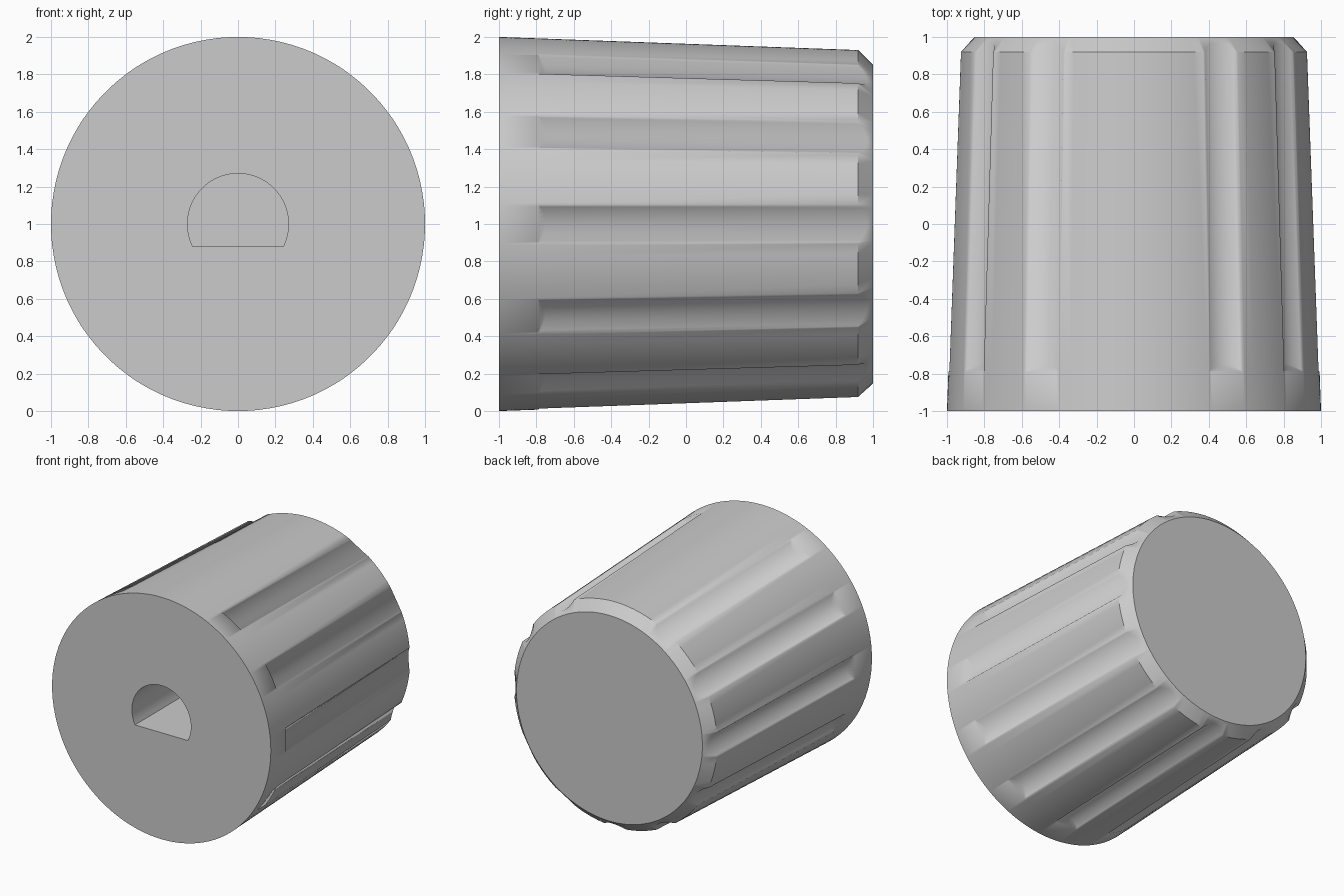
import bpy, bmesh
from math import cos, sin, pi, sqrt, asin, radians

cube = bpy.data.objects.get("Cube")
if cube:
    bpy.data.objects.remove(cube, do_unlink=True)

# Grey plastic
grey = bpy.data.materials.new("grey_plastic")
grey.use_nodes = True
colour = (0.6, 0.6, 0.6, 1)
grey.diffuse_color = colour
grey.node_tree.nodes["Principled BSDF"].inputs["Base Color"].default_value = colour

GROOVE_R, GROOVE_DEPTH, HALF_WIDTH = 0.125, 0.05, 0.1
FRONT_END, CHAMFER_Y, CHAMFER_R = -0.79, 0.92, 0.93


def taper(y):
    return 1 - (1 - CHAMFER_R) * (y + 1) / (CHAMFER_Y + 1)


def depth(t):
    return max(0, sqrt(GROOVE_R ** 2 - t * t) - GROOVE_R + GROOVE_DEPTH)


# Columns round the body: angle, groove depth, part of a groove
half = [0.11, HALF_WIDTH, 0.09, 0.075, 0.05, 0.025]
offsets = [-t for t in half] + [0] + half[::-1]
columns = []
for k in range(12):
    start = radians(30 * k)
    for t in offsets:
        grooved = k != 3 and abs(t) <= HALF_WIDTH
        d = depth(t) if grooved and abs(t) < HALF_WIDTH else 0
        columns.append((start + t / 0.96, d, grooved))
    edge = half[0] / 0.96
    for i in range(1, 5):
        columns.append((start + edge + (pi / 6 - 2 * edge) * i / 5, 0, False))

bm = bmesh.new()


def vert(angle, r, y):
    return bm.verts.new((r * cos(angle), y, 1 + r * sin(angle)))


# Tapered body with sloped groove ends and a chamfered back rim
strips, soft = [], set()
for a, d, grooved in columns:
    outer = vert(a, taper(FRONT_END), FRONT_END)
    y = FRONT_END + 0.8 * d
    inner = vert(a, taper(y) - d, y) if d else outer
    corner = vert(a, CHAMFER_R - d, CHAMFER_Y + d)
    strips.append([vert(a, 1, -1), outer, inner, corner, vert(a, 0.85, 1)])
    if grooved:
        soft.update((outer, inner, corner))

for i, left in enumerate(strips):
    right = strips[(i + 1) % len(strips)]
    for j in range(4):
        loop = list(dict.fromkeys([left[j], right[j], right[j + 1], left[j + 1]]))
        if len(loop) > 2:
            bm.faces.new(loop).smooth = True
bm.faces.new([s[4] for s in strips])

# D-shaped shaft hole
HOLE_R, FLAT, HOLE_END, STEPS = 0.27, 0.12, 0.5, 40
low = -asin(FLAT / HOLE_R)
angles = [low + (pi - 2 * low) * i / STEPS for i in range(STEPS + 1)]
mouth = [vert(a, HOLE_R, -1) for a in angles]
floor = [vert(a, HOLE_R, HOLE_END) for a in angles]
for i in range(len(angles)):
    j = (i + 1) % len(angles)
    bm.faces.new([mouth[i], mouth[j], floor[j], floor[i]]).smooth = True
bm.faces.new(floor)

# Front face around the hole
rims = []
for ring in (mouth, [s[0] for s in strips]):
    rims += [bm.edges.get((ring[i - 1], ring[i])) for i in range(len(ring))]
bmesh.ops.triangle_fill(bm, use_beauty=True, use_dissolve=False, edges=rims)

bmesh.ops.recalc_face_normals(bm, faces=bm.faces)
# Crisp rims and corners, soft grooves
for e in bm.edges:
    if e.calc_face_angle(0) > 0.6 and not any(v in soft for v in e.verts):
        e.smooth = False

mesh = bpy.data.meshes.new("control_knob")
bm.to_mesh(mesh)
bm.free()
mesh.materials.append(grey)
bpy.context.collection.objects.link(bpy.data.objects.new("control_knob", mesh))
